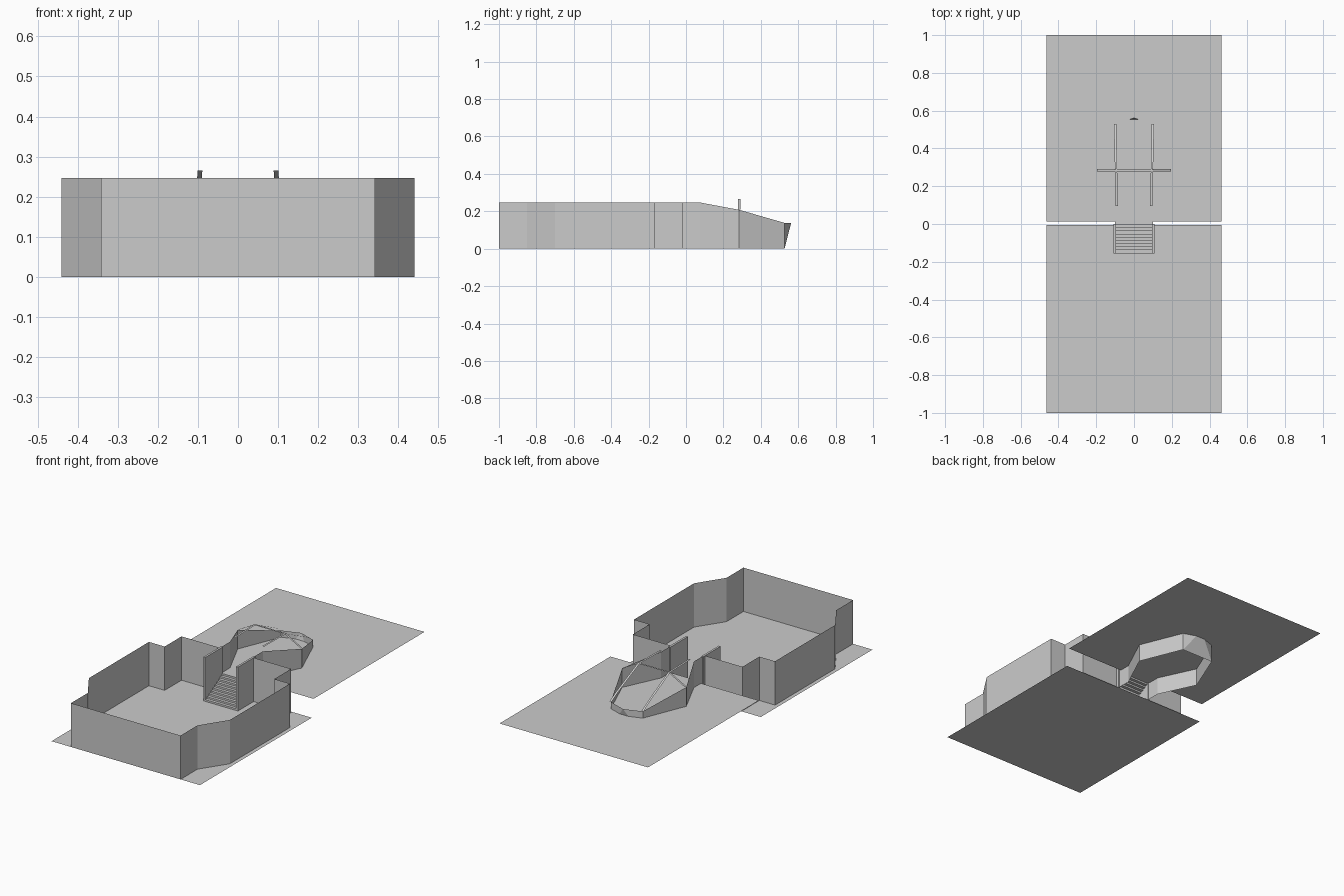
import bpy

if "Cube" in bpy.data.objects:
    bpy.data.objects.remove(bpy.data.objects["Cube"])


def make(name, verts, faces):
    mesh = bpy.data.meshes.new(name)
    mesh.from_pydata(verts, [], faces)
    mesh.update()
    ob = bpy.data.objects.new(name, mesh)
    bpy.context.collection.objects.link(ob)
    return ob


def wall(name, pts):
    """Single-sided upright wall: pts are (x, y, top height)."""
    n = len(pts)
    verts = [(x, y, 0) for x, y, z in pts] + list(pts)
    return make(name, verts, [(i, i + 1, n + i + 1, n + i) for i in range(n - 1)])


def ribbon(name, path, side):
    """Flat strip along a path, widened by the half-width vector side."""
    verts = []
    for x, y, z in path:
        verts += [(x - side[0], y - side[1], z), (x + side[0], y + side[1], z)]
    return make(name, verts, [(2 * i, 2 * i + 1, 2 * i + 3, 2 * i + 2) for i in range(len(path) - 1)])


def ground(name, y0, y1, z):
    return make(name, [(-.463, y0, z), (.463, y0, z), (.463, y1, z), (-.463, y1, z)], [(0, 1, 2, 3)])


H = .247   # wall height
F = .1     # raised floor level

# Lower and raised floors
ground("lower_floor", -1, -.005, 0)
ground("raised_floor", .012, 1, F)

# Main room front wall
wall("front_wall", [(-.342, -1, H), (.342, -1, H)])

for s, label in ((1, "right"), (-1, "left")):
    # Room side with the angled bay and stepped rear corner
    room = [(.342, -1), (.342, -.85), (.44, -.70), (.44, -.165), (.342, -.165), (.342, -.015), (.102, -.015)]
    wall(label + "_room_wall", [(s * x, y, H) for x, y in room])

    # Neck and flared end chamber with falling wall tops
    wall(label + "_chamber_wall", [(s * .102, -.015, H), (s * .102, .075, H),
                                   (s * .2, .283, .208), (s * .1, .527, .138)])
    make(label + "_end_corner", [(s * .1, .527, 0), (s * .1, .527, .138), (0, .562, .138)], [(0, 1, 2)])

    # Stair side wall slab
    bpy.ops.mesh.primitive_cube_add(size=1, location=(s * .102, -.0775, H / 2))
    slab = bpy.context.object
    slab.name = label + "_stair_wall"
    slab.scale = (.012, .155, H)

    # Lengthwise roof strip
    ribbon(label + "_roof_strip", [(s * .091, .095, .265), (s * .095, .285, .265),
                                   (s * .099, .47, .175), (s * .1, .53, .14)], (.006, 0))

# Leaning end panel
make("end_panel", [(-.1, .527, 0), (.1, .527, 0), (0, .562, .138)], [(0, 1, 2)])

# Cross roof strip
ribbon("cross_roof_strip", [(-.197, .285, .21), (-.095, .285, .265), (.095, .285, .265), (.197, .285, .21)],
       (0, .006))

# Stairs from lower to raised floor
steps, y0, y1 = 10, -.155, .012
path = []
for i in range(steps):
    y = y0 + (y1 - y0) * i / steps
    path += [(0, y, F * i / steps), (0, y, F * (i + 1) / steps)]
path.append((0, y1, F))
ribbon("stairs", path, (.1, 0))
